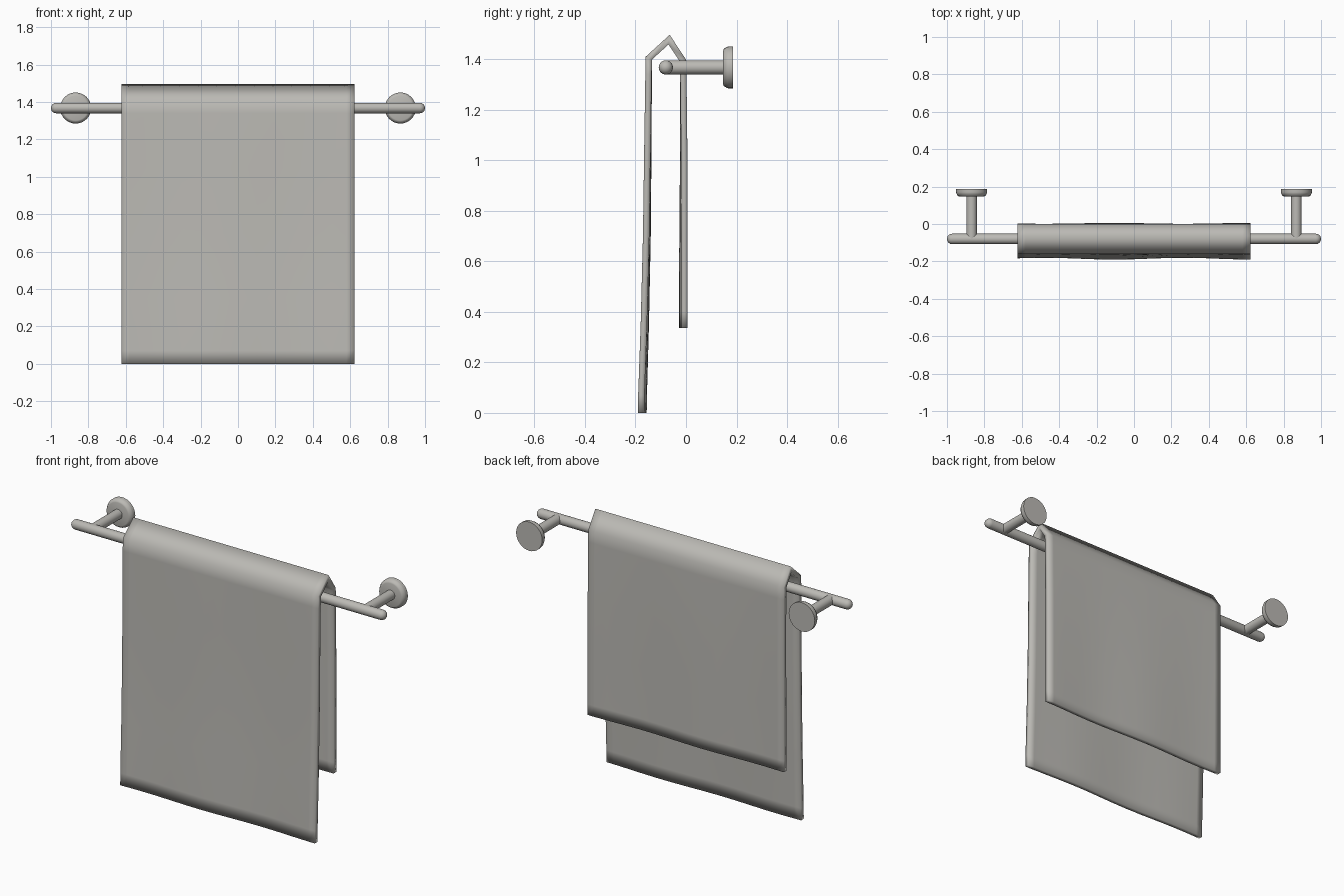
import bpy, bmesh, math
from mathutils import Matrix

if "Cube" in bpy.data.objects:
    bpy.data.objects.remove(bpy.data.objects["Cube"])

grey = bpy.data.materials.new("warm_grey")
grey.diffuse_color = (0.50, 0.49, 0.46, 1)
grey.use_nodes = True
grey.node_tree.nodes["Principled BSDF"].inputs["Base Color"].default_value = grey.diffuse_color


def make(name, bm):
    bmesh.ops.recalc_face_normals(bm, faces=bm.faces[:])
    me = bpy.data.meshes.new(name)
    bm.to_mesh(me)
    bm.free()
    me.materials.append(grey)
    ob = bpy.data.objects.new(name, me)
    bpy.context.collection.objects.link(ob)
    for p in me.polygons:
        p.use_smooth = True
    return ob


def smooth_by_angle(ob, angle=35):
    bpy.ops.object.select_all(action='DESELECT')
    ob.select_set(True)
    bpy.context.view_layer.objects.active = ob
    bpy.ops.object.shade_smooth_by_angle(angle=math.radians(angle))


def lathe(name, profile, matrix, angle=35, n=32):
    """Revolve (radius, height) points about local z; close the ends."""
    bm = bmesh.new()
    rings = [[bm.verts.new((r * math.cos(2 * math.pi * i / n),
                            r * math.sin(2 * math.pi * i / n), h))
              for i in range(n)] for r, h in profile]
    for a, b in zip(rings, rings[1:]):
        for i in range(n):
            j = (i + 1) % n
            bm.faces.new((a[i], a[j], b[j], b[i]))
    bm.faces.new(rings[0])
    bm.faces.new(rings[-1])
    bm.transform(matrix)
    smooth_by_angle(make(name, bm), angle)


BAR_Y, BAR_Z, R = -0.08, 1.368, 0.028

# Rail with rounded ends
cap = [(R * math.sin(math.radians(a)), R * math.cos(math.radians(a))) for a in (10, 30, 50, 70, 90)]
rail = [(r, -1 + R - c) for r, c in cap] + [(r, 1 - R + c) for r, c in reversed(cap)]
lathe("rail", rail, Matrix.Translation((0, BAR_Y, BAR_Z)) @ Matrix.Rotation(math.pi / 2, 4, 'Y'))

# Posts and wall discs, one pair per side (local z points to the wall, +y)
for side, s in (("left", -1), ("right", 1)):
    m = Matrix.Translation((s * 0.868, 0, BAR_Z)) @ Matrix.Rotation(-math.pi / 2, 4, 'X')
    lathe(side + "_post", [(R, BAR_Y), (R, 0.16)], m)
    lathe(side + "_wall_disc",
          [(0.066, 0.147), (0.074, 0.150), (0.082, 0.164), (0.083, 0.170), (0.083, 0.187)], m, 60)

# Towel: centre-line profile (y, z, wave amount) swept along x, then thickened
profile = [(-0.173, 0.0, 1), (-0.172, 0.07, 1), (-0.163, 0.35, .8), (-0.155, 0.7, .6),
           (-0.151, 1.05, .4), (-0.148, 1.34, .1), (-0.147, 1.405, 0), (-0.067, 1.478, 0),
           (-0.012, 1.395, 0), (-0.011, 1.33, .1), (-0.009, 1.0, .5), (-0.010, 0.7, .8),
           (-0.011, 0.40, 1), (-0.011, 0.337, 1)]
cols = [-0.61, -0.58] + [-0.5 + 0.1 * i for i in range(11)] + [0.58, 0.61]
bm = bmesh.new()
grid = []
for k, (y, z, w) in enumerate(profile):
    sign = -1 if k < 7 else 1
    grid.append([bm.verts.new((x, y + sign * 0.005 * w * math.cos(x * 8.5 + 0.9), z)) for x in cols])
for a, b in zip(grid, grid[1:]):
    for i in range(len(cols) - 1):
        bm.faces.new((a[i], a[i + 1], b[i + 1], b[i]))
for v in bm.verts:
    if abs(v.co.x) > 0.6:
        v.co.x = math.copysign(0.622, v.co.x)
towel = make("towel", bm)
sol = towel.modifiers.new("thickness", 'SOLIDIFY')
sol.thickness = 0.025
sol.offset = 0
sol.use_even_offset = True
